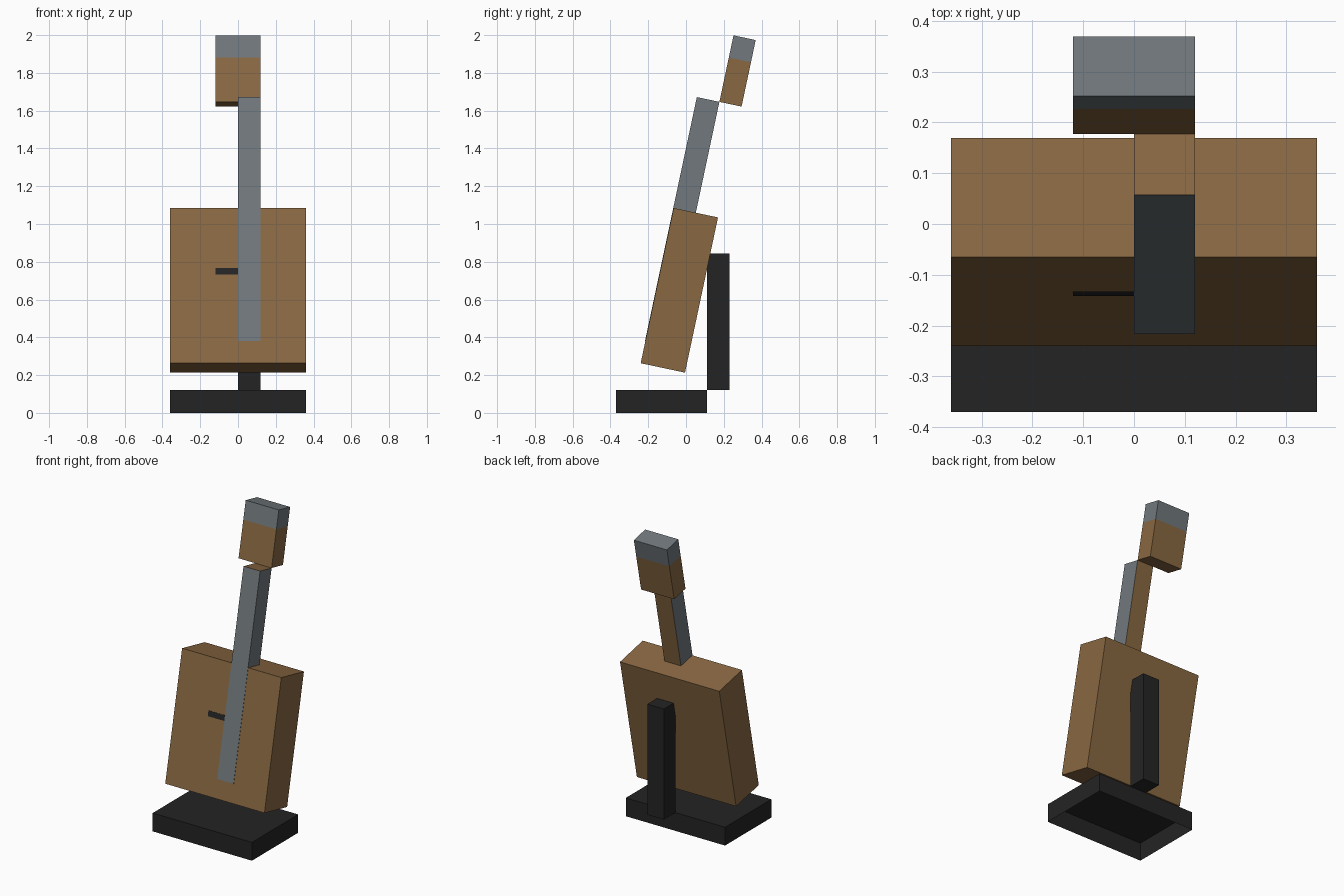
import bpy, bmesh, math
from mathutils import Matrix

if "Cube" in bpy.data.objects:
    bpy.data.objects.remove(bpy.data.objects["Cube"])


def material(name, rgb):
    m = bpy.data.materials.new(name)
    lin = [((c / 255 + 0.055) / 1.055) ** 2.4 for c in rgb]
    m.diffuse_color = (*lin, 1)
    m.use_nodes = True
    m.node_tree.nodes["Principled BSDF"].inputs["Base Color"].default_value = m.diffuse_color
    return m


WOOD = material("brown wood", (137, 104, 66))
GREY = material("steel grey", (113, 120, 124))
BLACK = material("black", (36, 36, 36))

# Leaning frame: origin at the lower front edge of the body, tilted back 12 degrees
LEAN = Matrix.Translation((0, -0.24, 0.263)) @ Matrix.Rotation(math.radians(-12), 4, 'X')


def box(name, x, y, z, mats, frame=Matrix(), cut=None, rule=None, open_bottom=False):
    bm = bmesh.new()
    bmesh.ops.create_cube(bm, size=1)
    for v in bm.verts:
        v.co = [r[0] + (c + 0.5) * (r[1] - r[0]) for r, c in zip((x, y, z), v.co)]
    if cut is not None:
        bmesh.ops.bisect_plane(bm, geom=bm.verts[:] + bm.edges[:] + bm.faces[:],
                               plane_co=(0, 0, cut), plane_no=(0, 0, 1))
    bm.normal_update()
    if rule:
        for f in bm.faces:
            f.material_index = int(rule(f))
    if open_bottom:
        bmesh.ops.delete(bm, geom=[f for f in bm.faces if f.normal.z < -0.9], context='FACES')
    me = bpy.data.meshes.new(name)
    bm.to_mesh(me)
    bm.free()
    for m in mats:
        me.materials.append(m)
    ob = bpy.data.objects.new(name, me)
    ob.matrix_world = frame
    bpy.context.collection.objects.link(ob)
    return ob


# Stand: hollow base and rear post
box("stand_base", (-0.36, 0.36), (-0.37, 0.11), (0, 0.12), [BLACK], open_bottom=True)
box("stand_post", (0, 0.12), (0.11, 0.23), (0.12, 0.845), [BLACK])

# Instrument body
box("body", (-0.36, 0.36), (0, 0.24), (0, 0.84), [WOOD], LEAN)

# Neck: grey front and sides, wooden back and top, running down over the body
box("neck", (0, 0.12), (-0.002, 0.12), (0.12, 1.44), [GREY, WOOD], LEAN,
    rule=lambda f: f.normal.y > 0.9 or f.normal.z > 0.9)

# Small dark pickup beside the neck
box("pickup", (-0.12, 0), (-0.002, 0.01), (0.48, 0.515), [BLACK], LEAN)

# Headstock: wood with a grey top third
box("headstock", (-0.12, 0.12), (0.12, 0.24), (1.44, 1.80), [WOOD, GREY], LEAN, cut=1.68,
    rule=lambda f: f.calc_center_median().z > 1.68)
